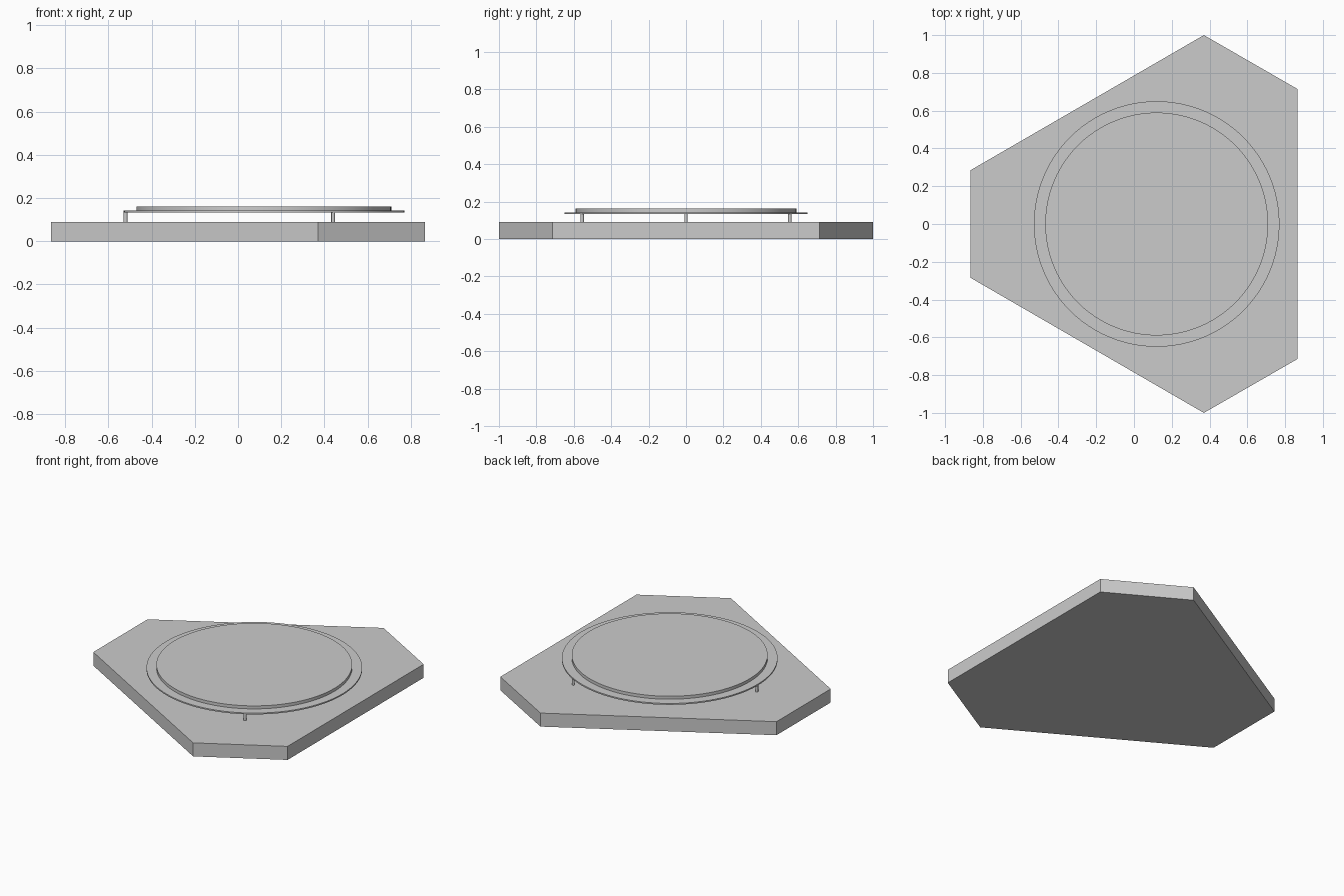
import bpy
import bmesh
from math import cos, sin, radians

cube = bpy.data.objects.get("Cube")
if cube:
    bpy.data.objects.remove(cube, do_unlink=True)

# Single plain grey
grey = bpy.data.materials.new("light_grey")
grey.use_nodes = True
colour = (0.6, 0.6, 0.6, 1)
grey.diffuse_color = colour
grey.node_tree.nodes["Principled BSDF"].inputs["Base Color"].default_value = colour

CENTRE_X = 0.12
BASE_TOP = 0.09
FLANGE_BOTTOM = 0.133
FLANGE_TOP = 0.142
PLATE_TOP = 0.162


def prism(name, outline, bottom, top):
    """Extrude a flat outline between two heights."""
    bm = bmesh.new()
    face = bm.faces.new([bm.verts.new((x, y, bottom)) for x, y in outline])
    extruded = bmesh.ops.extrude_face_region(bm, geom=[face])["geom"]
    verts = [v for v in extruded if isinstance(v, bmesh.types.BMVert)]
    bmesh.ops.translate(bm, verts=verts, vec=(0, 0, top - bottom))
    bmesh.ops.recalc_face_normals(bm, faces=bm.faces)
    mesh = bpy.data.meshes.new(name)
    bm.to_mesh(mesh)
    bm.free()
    mesh.materials.append(grey)
    obj = bpy.data.objects.new(name, mesh)
    bpy.context.collection.objects.link(obj)
    return obj


def cylinder(name, radius, bottom, top, x, y, sides):
    bpy.ops.mesh.primitive_cylinder_add(
        vertices=sides, radius=radius, depth=top - bottom,
        location=(x, y, (bottom + top) / 2))
    obj = bpy.context.object
    obj.name = name
    obj.data.materials.append(grey)
    bpy.ops.object.shade_smooth_by_angle(angle=radians(40))
    return obj


# Triangular slab with clipped corners
half = [(0.865, 0.715), (0.37, 1.0), (-0.865, 0.285)]
prism("base_slab", half + [(x, -y) for x, y in reversed(half)], 0, BASE_TOP)

# Raised round platform: thin flange with a smaller plate on top
cylinder("platform_flange", 0.65, FLANGE_BOTTOM, FLANGE_TOP, CENTRE_X, 0, 96)
cylinder("platform_plate", 0.59, FLANGE_TOP, PLATE_TOP, CENTRE_X, 0, 96)

# Three slender posts under the flange rim
for i, angle in enumerate((60, 180, 300)):
    a = radians(angle)
    cylinder(f"support_post_{i + 1}", 0.009, BASE_TOP, FLANGE_BOTTOM,
             CENTRE_X + 0.641 * cos(a), 0.641 * sin(a), 16)
